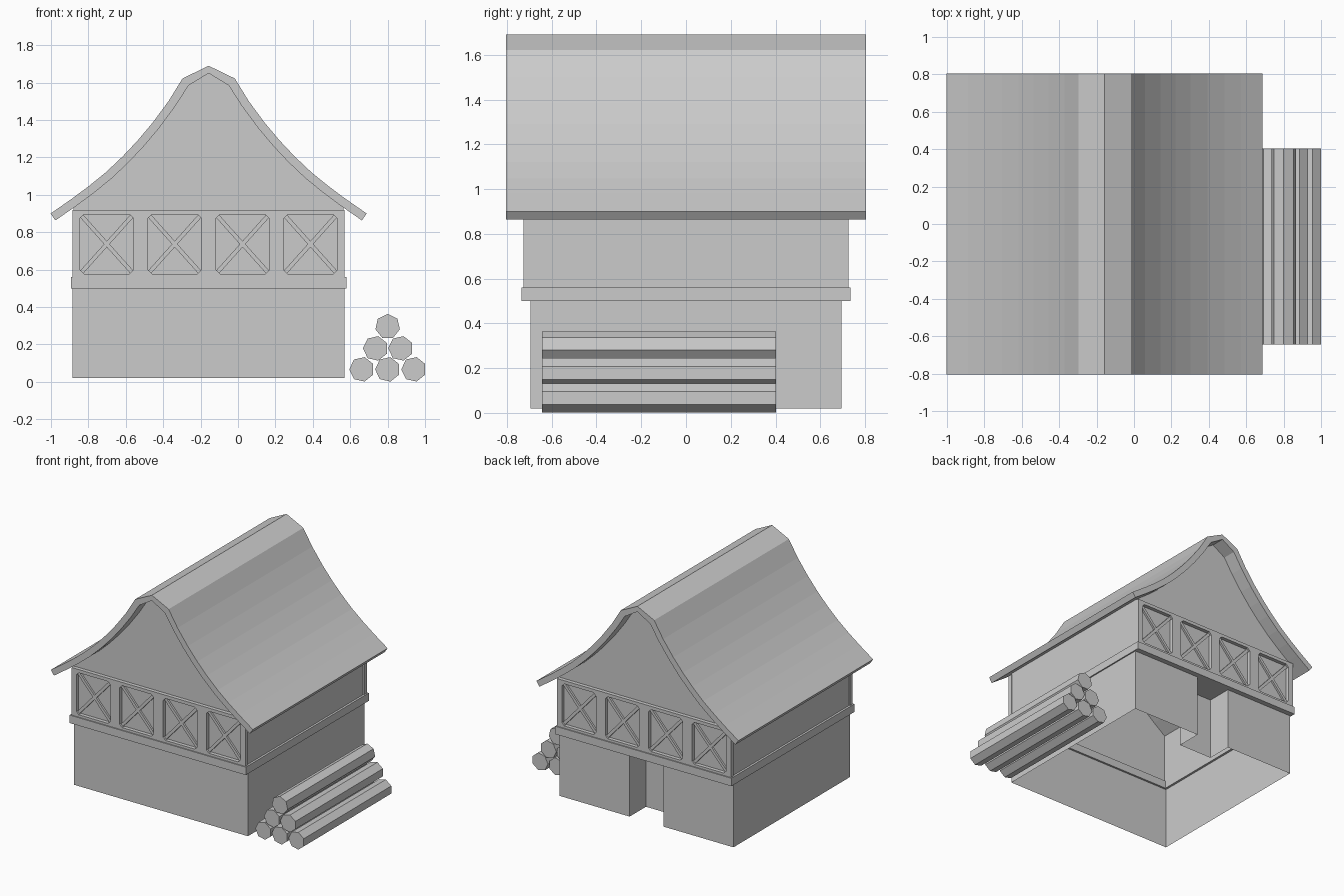
import bpy, bmesh, math
from mathutils import Vector

cube = bpy.data.objects.get("Cube")
if cube:
    bpy.data.objects.remove(cube, do_unlink=True)

grey = bpy.data.materials.new("plain_grey")
grey.use_nodes = True
grey.diffuse_color = (0.6, 0.6, 0.6, 1)
grey.node_tree.nodes["Principled BSDF"].inputs["Base Color"].default_value = (0.6, 0.6, 0.6, 1)

CX = -0.157            # middle of the house
HALF = 0.727           # half width of the walls
WALL_Y = 0.695         # half depth of the walls
FLOOR, BAND, UPPER, EAVE = 0.02, 0.50, 0.56, 0.92


def finish(bm, name, fix=True):
    if fix:
        bmesh.ops.recalc_face_normals(bm, faces=bm.faces)
    mesh = bpy.data.meshes.new(name)
    bm.to_mesh(mesh)
    bm.free()
    mesh.materials.append(grey)
    obj = bpy.data.objects.new(name, mesh)
    bpy.context.collection.objects.link(obj)
    return obj


def prism(bm, pts, y0, y1):
    """Solid with an (x, z) outline, running from y0 to y1."""
    a = [bm.verts.new((x, y0, z)) for x, z in pts]
    b = [bm.verts.new((x, y1, z)) for x, z in pts]
    bm.faces.new(a)
    bm.faces.new(b[::-1])
    for i in range(len(a)):
        j = (i + 1) % len(a)
        bm.faces.new((a[j], a[i], b[i], b[j]))


def box(bm, x0, x1, y0, y1, z0, z1):
    prism(bm, [(x0, z0), (x1, z0), (x1, z1), (x0, z1)], y0, y1)


def bar(bm, p, q, width, y0, y1):
    """Flat bar between two (x, z) points."""
    p, q = Vector(p), Vector(q)
    d = (q - p).normalized() * width / 2
    n = Vector((-d.y, d.x))
    prism(bm, [p + n, p - n, q - n, q + n], y0, y1)


# Lower walls: open shell with a recessed doorway at the back
left, right = CX - HALF, CX + HALF
door_l, door_r, recess = -0.015, -0.30, 0.50
plan = [(left, -WALL_Y), (right, -WALL_Y), (right, WALL_Y), (door_l, WALL_Y),
        (door_l, recess), (door_r, recess), (door_r, WALL_Y), (left, WALL_Y)]
bm = bmesh.new()
low = [bm.verts.new((x, y, FLOOR)) for x, y in plan]
top = [bm.verts.new((x, y, BAND)) for x, y in plan]
for i in range(len(plan)):
    j = (i + 1) % len(plan)
    bm.faces.new((low[i], low[j], top[j], top[i]))
bm.faces.new([top[i] for i in (3, 4, 5, 6)])   # doorway ceiling
finish(bm, "lower_walls", fix=False)

# Band around the house between the storeys
bm = bmesh.new()
for s in (-1, 1):
    y0, y1 = sorted((s * 0.68, s * 0.735))
    box(bm, CX - 0.737, CX + 0.737, y0, y1, BAND, UPPER)
    x0, x1 = sorted((CX + s * 0.71, CX + s * 0.737))
    box(bm, x0, x1, -0.68, 0.68, BAND, UPPER)
finish(bm, "storey_band")

# Roof: swept outline, thickened inwards
outer = [(0, 1.69), (0.14, 1.622), (0.215, 1.50), (0.30, 1.385), (0.38, 1.29),
         (0.46, 1.205), (0.55, 1.12), (0.64, 1.047), (0.73, 0.98), (0.845, 0.90)]
THICK = 0.045
inner = []
for i, (u, z) in enumerate(outer):
    a = Vector(outer[max(i - 1, 0)])
    b = Vector(outer[min(i + 1, len(outer) - 1)])
    d = (b - a).normalized()
    inner.append((u + d.y * THICK, z - d.x * THICK))
inner[0] = (0, 1.65)
inner[1] = (0.107, 1.585)


def mirrored(half):
    """Full outline from right to left across the ridge."""
    return [(CX + u, z) for u, z in half[::-1]] + [(CX - u, z) for u, z in half[1:]]


bm = bmesh.new()
rim, under = mirrored(outer), mirrored(inner)
rings = [[bm.verts.new((x, y, z)) for x, z in pts]
         for pts in (rim, under) for y in (-0.805, 0.805)]
of, ob, nf, nb = rings
for i in range(len(rim) - 1):
    for a, b in ((of, ob), (ob, nb), (nb, nf), (nf, of)):
        bm.faces.new((a[i], a[i + 1], b[i + 1], b[i]))
for i in (0, -1):
    bm.faces.new((of[i], ob[i], nb[i], nf[i]))
finish(bm, "roof")

# Gable walls: thin sheets reaching up to the underside of the roof
gable = [p for p in inner if p[0] < HALF - 0.03]
gable += [(HALF - 0.005, 0.935), (HALF - 0.005, UPPER)]
for s, name in ((-1, "front_gable"), (1, "back_gable")):
    bm = bmesh.new()
    prism(bm, mirrored(gable), s * (WALL_Y - 0.004), s * (WALL_Y + 0.004))
    finish(bm, name)

# Upper side walls
for s, name in ((-1, "right_upper_wall"), (1, "left_upper_wall")):
    bm = bmesh.new()
    x0, x1 = sorted((CX + s * (HALF - 0.015), CX + s * (HALF - 0.006)))
    box(bm, x0, x1, -WALL_Y, WALL_Y, UPPER, 0.95)
    finish(bm, name)

# Timber framing with crossed braces, front and back
PANEL, PITCH, Z0, Z1 = 0.284, 0.363, 0.578, 0.895
centres = [CX + (i - 1.5) * PITCH for i in range(4)]
for s, name in ((-1, "front_timber_frame"), (1, "back_timber_frame")):
    bm = bmesh.new()
    ya, yb, yc = s * WALL_Y, s * 0.727, s * 0.714
    box(bm, left, right, ya, yb, UPPER, Z0)
    box(bm, left, right, ya, yb, Z1, EAVE)
    edges = [left] + [c + k * PANEL / 2 for c in centres for k in (-1, 1)] + [right]
    for x0, x1 in zip(edges[::2], edges[1::2]):
        box(bm, x0, x1, ya, yb, Z0, Z1)
    for c in centres:
        x0, x1 = c - PANEL / 2, c + PANEL / 2
        bar(bm, (x0, Z0), (x1, Z1), 0.022, ya, yc)
        bar(bm, (x0, Z1), (x1, Z0), 0.022, ya, yc)
        for x, dx in ((x0, 0.02), (x1, -0.02)):
            for z, dz in ((Z0, 0.02), (Z1, -0.02)):
                prism(bm, [(x, z), (x + dx, z), (x, z + dz)], ya, yb)
    finish(bm, name)

# Log pile beside the left wall
R, SIDES = 0.067, 7
logs = [(0.662, R, 0), (0.80, R, 0), (0.94, R, 0),
        (0.735, 0.179, 0), (0.87, 0.179, 0), (0.80, 0.296, 1)]
for n, (x, z, upright) in enumerate(logs):
    turn = math.pi / 2 if upright else math.pi
    bm = bmesh.new()
    prism(bm, [(x + R * math.cos(turn + k * math.tau / SIDES),
                z + R * math.sin(turn + k * math.tau / SIDES)) for k in range(SIDES)],
          -0.643, 0.403)
    finish(bm, f"log_{n + 1}")
